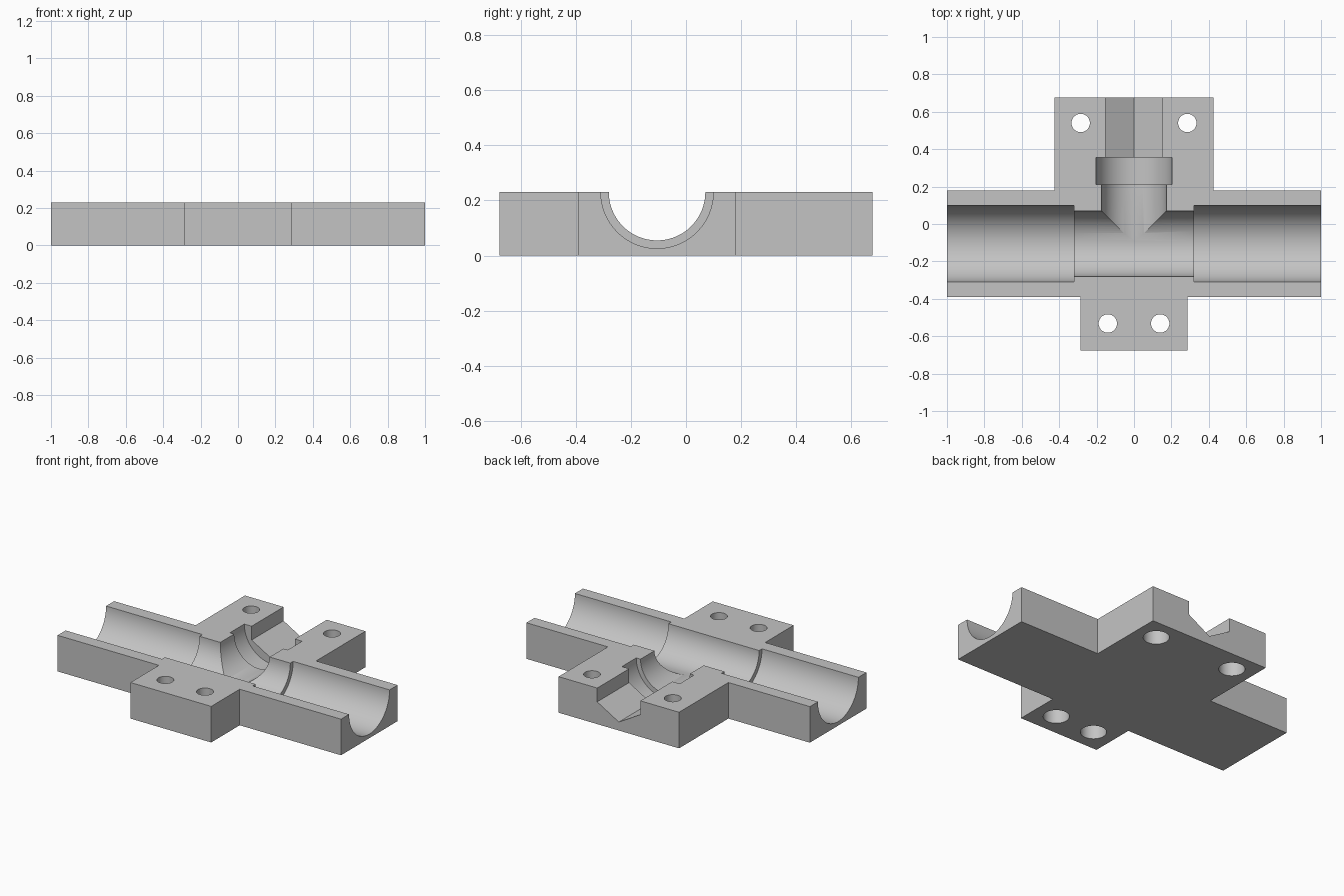
import bpy, bmesh, math
from mathutils import Matrix, Vector

cube = bpy.data.objects.get("Cube")
if cube:
    bpy.data.objects.remove(cube, do_unlink=True)

HEIGHT = 0.23      # block height, also the height of the channel axes
AXIS_Y = -0.105    # centre line of the main pipe channel
SEGMENTS = 96

grey = bpy.data.materials.new("light_grey")
grey.use_nodes = True
COLOUR = (0.55, 0.55, 0.55, 1)
grey.diffuse_color = COLOUR
grey.node_tree.nodes["Principled BSDF"].inputs["Base Color"].default_value = COLOUR


def add_object(name, bm):
    bmesh.ops.recalc_face_normals(bm, faces=bm.faces)
    mesh = bpy.data.meshes.new(name)
    bm.to_mesh(mesh)
    bm.free()
    mesh.materials.append(grey)
    obj = bpy.data.objects.new(name, mesh)
    bpy.context.collection.objects.link(obj)
    return obj


def rod(name, start, end, radius, sides=SEGMENTS, spin=0):
    """Closed prism between two points, used as a cutter."""
    start, end = Vector(start), Vector(end)
    axis = end - start
    turn = axis.to_track_quat('Z', 'Y').to_matrix().to_4x4()
    place = Matrix.Translation((start + end) / 2) @ turn @ Matrix.Rotation(spin, 4, 'Z')
    bm = bmesh.new()
    bmesh.ops.create_cone(bm, cap_ends=True, segments=sides, radius1=radius,
                          radius2=radius, depth=axis.length, matrix=place)
    obj = add_object(name, bm)
    obj.hide_render = True
    return obj


# Solid block: pipe arms, wide back tab and narrow front tab
half = [(0.285, -0.677), (0.285, -0.39), (1, -0.39),
        (1, 0.18), (0.425, 0.18), (0.425, 0.677)]
outline = half + [(-x, y) for x, y in reversed(half)]
bm = bmesh.new()
base = bm.faces.new([bm.verts.new((x, y, 0)) for x, y in outline])
top = bmesh.ops.extrude_face_region(bm, geom=[base])["geom"]
bmesh.ops.translate(bm, vec=(0, 0, HEIGHT),
                    verts=[v for v in top if isinstance(v, bmesh.types.BMVert)])
block = add_object("tee_clamp_half", bm)

# Main channel and branch channel with its collar recess
cutters = [
    rod("main_channel", (-1.1, AXIS_Y, HEIGHT), (1.1, AXIS_Y, HEIGHT), 0.175),
    rod("branch_channel", (0, AXIS_Y, HEIGHT), (0, 0.3, HEIGHT), 0.174),
    rod("collar_recess", (0, 0.21, HEIGHT), (0, 0.355, HEIGHT), 0.204),
]

# Six-sided channel at the back, one corner pointing straight down
hexagon = rod("hex_channel", (0, 0.3, HEIGHT), (0, 0.8, HEIGHT), 0.176, 6)
lowest = min(v.co.z for v in hexagon.data.vertices)
if lowest > HEIGHT - 0.17:
    bpy.data.objects.remove(hexagon, do_unlink=True)
    hexagon = rod("hex_channel", (0, 0.3, HEIGHT), (0, 0.8, HEIGHT), 0.176, 6, math.pi / 6)
cutters.append(hexagon)

for side in (-1, 1):
    # Wider pipe seats at both ends
    cutters.append(rod("pipe_seat", (side * 0.32, AXIS_Y, HEIGHT),
                       (side * 1.1, AXIS_Y, HEIGHT), 0.204))
    # Screw holes, counterbored from below
    for x, y in ((0.285, 0.54), (0.14, -0.532)):
        cutters.append(rod("screw_hole", (side * x, y, -0.1), (side * x, y, 0.4), 0.049, 48))
        cutters.append(rod("counterbore", (side * x, y, -0.1), (side * x, y, 0.11), 0.076, 48))

# Cut everything out of the block, then discard the cutters
for cutter in cutters:
    cut = block.modifiers.new(cutter.name, 'BOOLEAN')
    cut.operation = 'DIFFERENCE'
    cut.solver = 'EXACT'
    cut.object = cutter
bpy.context.view_layer.update()
graph = bpy.context.evaluated_depsgraph_get()
result = bpy.data.meshes.new_from_object(block.evaluated_get(graph))
block.modifiers.clear()
block.data = result
for cutter in cutters:
    bpy.data.objects.remove(cutter, do_unlink=True)
result.materials.clear()
result.materials.append(grey)
for face in result.polygons:
    face.material_index = 0

# Smooth channels, crisp edges
bpy.ops.object.select_all(action='DESELECT')
block.select_set(True)
bpy.context.view_layer.objects.active = block
bpy.ops.object.shade_smooth_by_angle(angle=math.radians(25))
